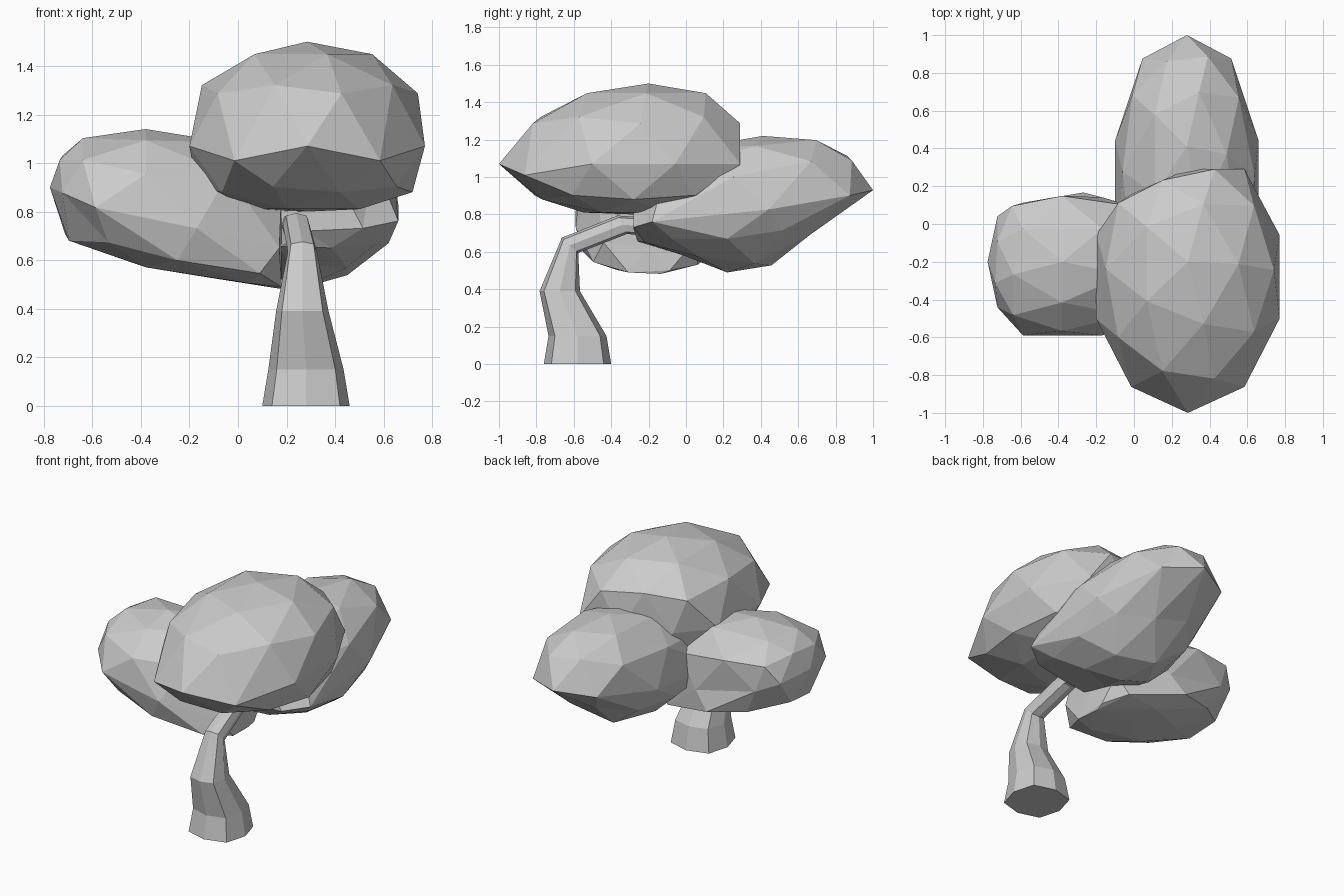
import bpy, bmesh
from math import sin, cos, pi
from mathutils import Vector

if "Cube" in bpy.data.objects:
    bpy.data.objects.remove(bpy.data.objects["Cube"])


def finish(bm, name):
    bmesh.ops.recalc_face_normals(bm, faces=bm.faces)
    mesh = bpy.data.meshes.new(name)
    bm.to_mesh(mesh)
    bm.free()
    obj = bpy.data.objects.new(name, mesh)
    bpy.context.collection.objects.link(obj)
    return obj


def foliage(name, shape):
    """Low-poly icosphere whose unit points are reshaped by a function."""
    bm = bmesh.new()
    bmesh.ops.create_icosphere(bm, subdivisions=2, radius=1)
    for v in bm.verts:
        v.co = Vector(shape(*v.co))
    return finish(bm, name)


# Front crown: long nose to the front, blunt at the back, flattened underside
def front_shape(x, y, z):
    up, down = max(z, 0), max(-z, 0)
    h = 0.53 * z - 0.10 * z * z if z > 0 else 0.45 * z + 0.17 * z * z
    if abs(z) < 0.1 and -0.9 < y < -0.7:
        h -= 0.06
    xx = 0.285 + 0.51 * x
    yy = -0.28 + 0.08 * up + y * (0.72 - 0.10 * up - 0.22 * down)
    return xx, min(yy, 0.29 - 0.45 * max(0, 0.28 - xx)), max(1.07 + h, 0.80)


# Rear crown: nose tilted up towards the back, tapering underneath
def rear_shape(x, y, z):
    xx = 0.28 + 0.40 * x
    if z > -0.1:
        yy = 0.13 + 0.28 * max(z, 0) + y * (1.02 - 0.15 * y * y) - 0.38 * y * max(z, 0)
        h = 0.54 * z - 0.10 * z * z
        tilt = (0.15 if y > 0 else 0.06) * (1 - 0.7 * abs(z))
    else:
        yy = 0.22 + y * (0.66 + 0.22 * z)
        h = 0.12 * z - 0.17 * z * z
        tilt = 0.15 * (1 + 1.6 * z)
    return xx, max(yy, -0.28), 0.78 + h + tilt * y


# Left crown: long in x, sloping down towards the trunk, blunt outer end
def left_shape(x, y, z):
    xx = -0.38 + 0.68 * y if y > -0.3 else -0.585 + 0.19 * (y + 0.3) / 0.7
    xx -= 0.25 * min(z, 0) * (1 if y > -0.6 else 0.2)
    if z > 0.1:
        h = 0.42 * z - 0.06 * z * z
        tilt = -0.12 * (1 - z)
    else:
        h = 0.45 * z + 0.20 * z * z
        tilt = (-0.16 if y > 0 else -0.12) * (1 + 0.3 * z)
    yy = min(-0.2 - 0.41 * x, 0.19 - 0.3 * abs(xx + 0.33))
    return min(xx, 0.18), yy, 0.78 + h + tilt * y


foliage("front_crown", front_shape)
foliage("rear_crown", rear_shape)
foliage("left_crown", left_shape)

# Trunk: eight-sided tapering tube; centre, radius, lean of the ring about x
rings = [
    ((0.28, -0.58, 0.00), 0.180, 0.0),
    ((0.28, -0.58, 0.15), 0.155, 0.0),
    ((0.265, -0.675, 0.39), 0.108, 0.0),
    ((0.265, -0.62, 0.635), 0.060, -0.75),
    ((0.24, -0.34, 0.745), 0.055, -1.1),
    ((0.22, -0.15, 0.73), 0.050, -1.5),
]
bm = bmesh.new()
loops = []
for c, r, lean in rings:
    loop = []
    for i in range(8):
        a = i * pi / 4
        k = r * (1.1 if i % 2 else 1.0)
        dx, dy = k * cos(a), k * sin(a)
        loop.append(bm.verts.new((c[0] + dx, c[1] + dy * cos(lean), c[2] + dy * sin(lean))))
    loops.append(loop)
for lo, hi in zip(loops, loops[1:]):
    for i in range(8):
        j = (i + 1) % 8
        bm.faces.new((lo[i], lo[j], hi[j], hi[i]))
bm.faces.new(loops[0][::-1])
bm.faces.new(loops[-1])
finish(bm, "trunk")
